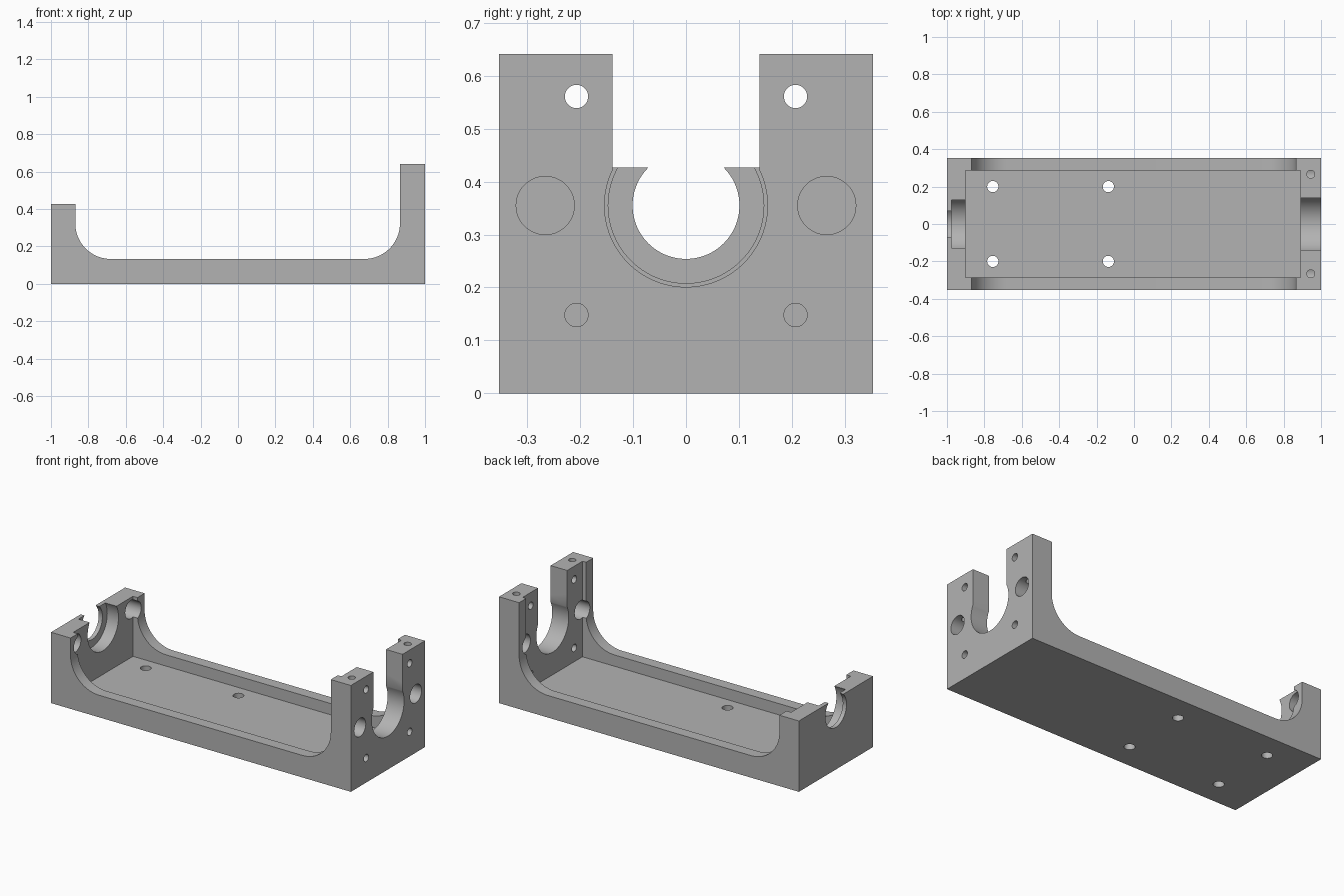
import bpy, bmesh
from math import pi, sin, cos
from mathutils import Matrix, Vector

cube = bpy.data.objects.get("Cube")
if cube:
    bpy.data.objects.remove(cube, do_unlink=True)

grey = bpy.data.materials.new("machined grey")
grey.use_nodes = True
colour = (0.45, 0.45, 0.45, 1)
grey.diffuse_color = colour
grey.node_tree.nodes["Principled BSDF"].inputs["Base Color"].default_value = colour

HALF_W = 0.353     # half width of the frame
AXIS_Z = 0.355     # height of the shaft axis


def make_object(name, bm):
    bmesh.ops.recalc_face_normals(bm, faces=bm.faces)
    mesh = bpy.data.meshes.new(name)
    bm.to_mesh(mesh)
    bm.free()
    mesh.materials.append(grey)
    ob = bpy.data.objects.new(name, mesh)
    bpy.context.collection.objects.link(ob)
    return ob


def extrude_profile(name, points, y0, y1):
    bm = bmesh.new()
    face = bm.faces.new([bm.verts.new((x, y0, z)) for x, z in points])
    ext = bmesh.ops.extrude_face_region(bm, geom=[face])
    verts = [g for g in ext["geom"] if isinstance(g, bmesh.types.BMVert)]
    bmesh.ops.translate(bm, verts=verts, vec=(0, y1 - y0, 0))
    return make_object(name, bm)


def box(name, lo, hi):
    lo, hi = Vector(lo), Vector(hi)
    bm = bmesh.new()
    bmesh.ops.create_cube(bm, size=1, matrix=Matrix.Translation((lo + hi) / 2)
                          @ Matrix.Diagonal((hi - lo).to_4d()))
    return make_object(name, bm)


def drill(name, start, axis, length, radius, sides=48):
    # cylinder running from start along +axis
    direction = Vector((1, 0, 0)) if axis == "X" else Vector((0, 0, 1))
    turn = Matrix.Rotation(pi / 2, 4, "Y") if axis == "X" else Matrix()
    bm = bmesh.new()
    bmesh.ops.create_cone(bm, cap_ends=True, segments=sides, radius1=radius,
                          radius2=radius, depth=length,
                          matrix=Matrix.Translation(Vector(start) + direction * length / 2) @ turn)
    return make_object(name, bm)


# Frame: side profile with a low rail and rounded corners into both end walls
def fillet(cx, cz, r, a0, a1, n=20):
    return [(cx + r * cos(a0 + (a1 - a0) * i / n), cz + r * sin(a0 + (a1 - a0) * i / n))
            for i in range(n + 1)]


R = 0.19
RAIL = 0.133
profile = [(-1, 0), (1, 0), (1, 0.641), (0.866, 0.641)]
profile += fillet(0.866 - R, RAIL + R, R, 0, -pi / 2)
profile += fillet(-0.87 + R, RAIL + R, R, -pi / 2, -pi)
profile += [(-0.87, 0.427), (-1, 0.427)]
frame = extrude_profile("bearing_frame", profile, -HALF_W, HALF_W)

cutters = [
    # Recessed tray between the end walls
    box("tray_cut", (-0.9, -0.285, 0.065), (0.89, 0.285, 1)),
    # Open bearing seat in the low wall
    drill("shaft_bore", (-1.1, 0, AXIS_Z), "X", 0.3, 0.101, 96),
    drill("bearing_seat", (-0.975, 0, AXIS_Z), "X", 0.2, 0.147, 96),
    # Keyhole slot in the tall wall
    drill("slot_round", (0.8, 0, AXIS_Z), "X", 0.3, 0.154, 96),
    box("slot_neck", (0.8, -0.139, AXIS_Z), (1.1, 0.139, 0.8)),
]
for s in (-1, 1):
    # Guide rod holes, blind in the low wall and through the tall wall
    cutters.append(drill("rod_hole_low", (-0.975, s * 0.266, AXIS_Z), "X", 0.3, 0.055))
    cutters.append(drill("rod_hole_tall", (0.6, s * 0.266, AXIS_Z), "X", 0.5, 0.055))
    # Clamp screw holes down from the top of the tall wall
    cutters.append(drill("clamp_hole", (0.945, s * 0.266, AXIS_Z), "Z", 0.4, 0.021, 32))
    # Motor mounting holes
    for z in (0.148, 0.561):
        cutters.append(drill("mount_hole", (0.8, s * 0.207, z), "X", 0.3, 0.022, 32))
    # Floor holes
    for x in (-0.755, -0.137):
        cutters.append(drill("floor_hole", (x, s * 0.2, -0.1), "Z", 0.3, 0.03, 32))

# Cut everything out of the frame
bpy.ops.object.select_all(action="DESELECT")
frame.select_set(True)
bpy.context.view_layer.objects.active = frame
for cutter in cutters:
    cutter.hide_render = True
    mod = frame.modifiers.new("cut", "BOOLEAN")
    mod.operation = "DIFFERENCE"
    mod.solver = "EXACT"
    mod.object = cutter
    bpy.ops.object.modifier_apply(modifier=mod.name)
    bpy.data.objects.remove(cutter, do_unlink=True)

bpy.ops.object.shade_smooth_by_angle(angle=pi / 6)
